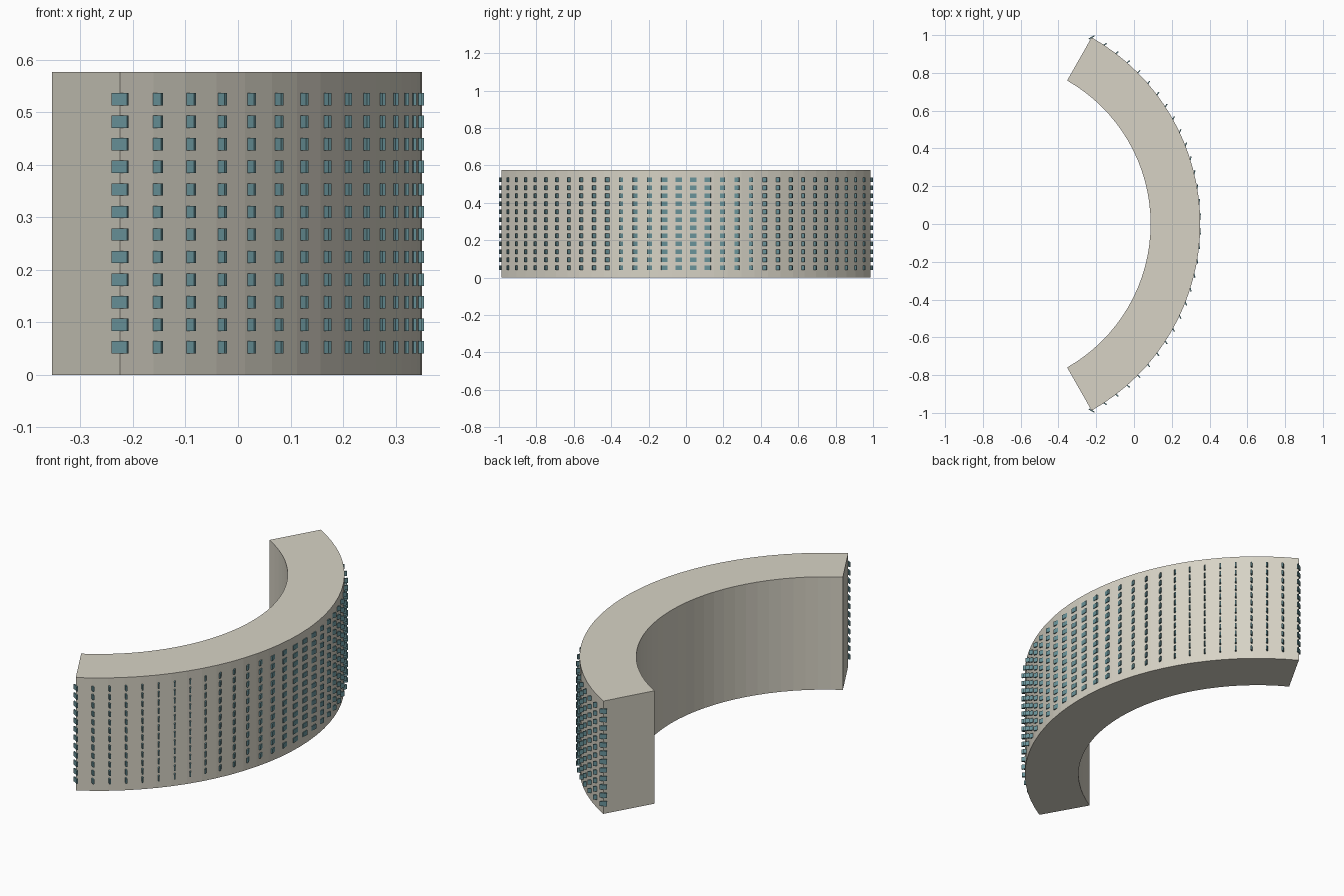
import bpy, bmesh, math
from mathutils import Matrix, Vector

if "Cube" in bpy.data.objects:
    bpy.data.objects.remove(bpy.data.objects["Cube"])

CX = -0.7855                 # centre of the arc
R_OUT, R_IN = 1.136, 0.8735
HALF = math.radians(60.4)    # half of the arc's sweep
HEIGHT = 0.576
SEGS = 32


def material(name, rgb):
    m = bpy.data.materials.new(name)
    m.diffuse_color = (*rgb, 1)
    m.use_nodes = True
    m.node_tree.nodes["Principled BSDF"].inputs["Base Color"].default_value = m.diffuse_color
    return m


def finish(bm, name, mat):
    bmesh.ops.recalc_face_normals(bm, faces=bm.faces)
    me = bpy.data.meshes.new(name)
    bm.to_mesh(me)
    bm.free()
    me.materials.append(mat)
    ob = bpy.data.objects.new(name, me)
    bpy.context.collection.objects.link(ob)
    return ob


def arc_point(r, a, z=0.0):
    return Vector((CX + r * math.cos(a), r * math.sin(a), z))


wall_mat = material("warm_concrete", (0.68, 0.65, 0.56))
glass_mat = material("teal_glass", (0.14, 0.29, 0.32))

# Curved building body: a rectangular section swept round the arc
bm = bmesh.new()
rings = []
for i in range(SEGS + 1):
    a = -HALF + 2 * HALF * i / SEGS
    rings.append([bm.verts.new(arc_point(r, a, z)) for r, z in
                  ((R_IN, 0), (R_OUT, 0), (R_OUT, HEIGHT), (R_IN, HEIGHT))])
for p, q in zip(rings, rings[1:]):
    for k in range(4):
        n = (k + 1) % 4
        bm.faces.new((p[k], p[n], q[n], q[k]))
bm.faces.new(rings[0])
bm.faces.new(rings[-1])
finish(bm, "curved_body", wall_mat)

# Window fins on the outer face, turned opposite to the arc so they jut out
COLS, ROWS = 32, 12
bm = bmesh.new()
for c in range(COLS):
    a = -HALF + 2 * HALF * c / (COLS - 1)
    for r in range(ROWS):
        z = 0.0525 + r * 0.0429
        mat = (Matrix.Translation(arc_point(R_OUT, a, z))
               @ Matrix.Rotation(-a, 4, 'Z')
               @ Matrix.Diagonal((0.0065, 0.034, 0.0235, 1)))
        bmesh.ops.create_cube(bm, size=1, matrix=mat)
finish(bm, "window_panels", glass_mat)
